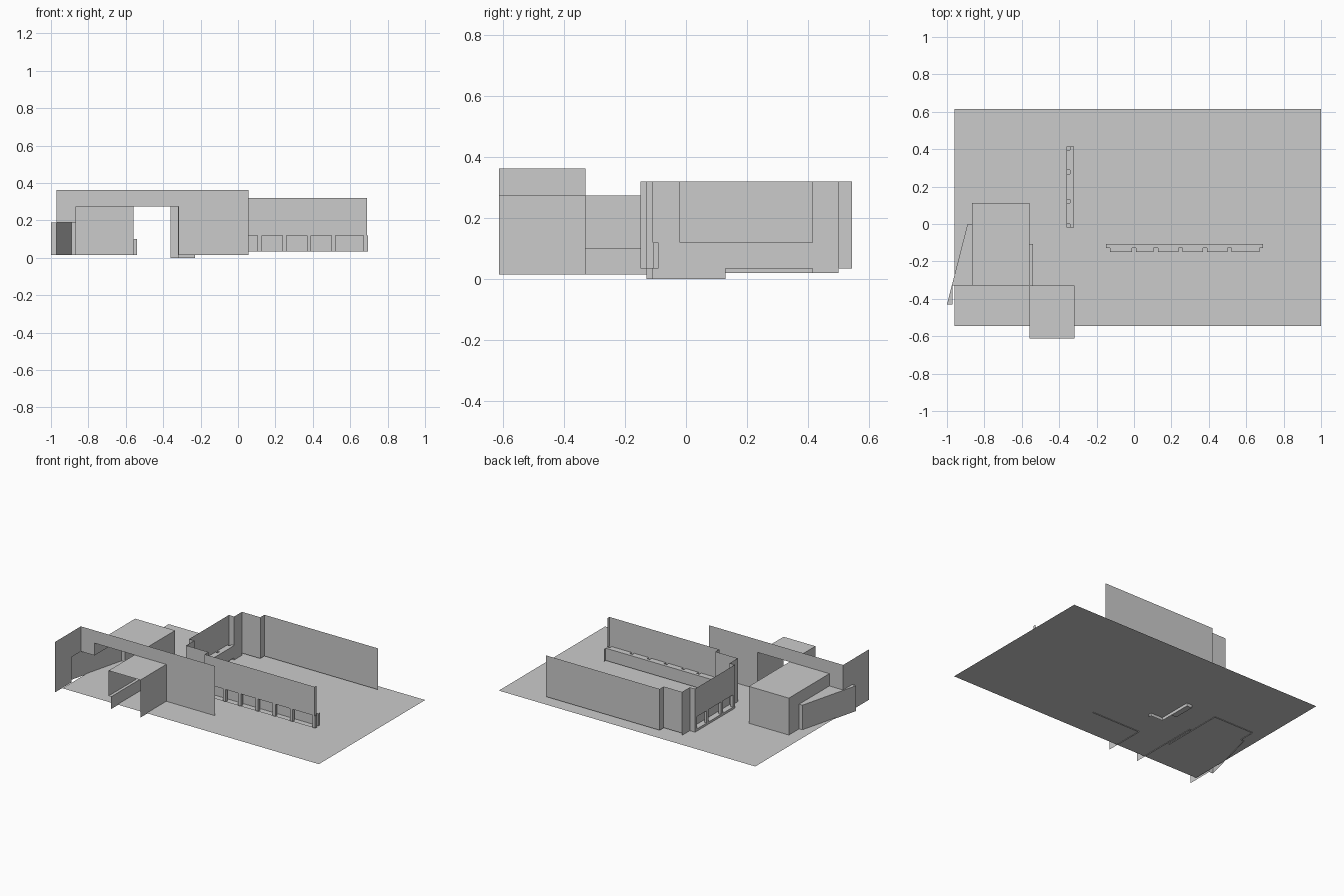
import bpy

if "Cube" in bpy.data.objects:
    bpy.data.objects.remove(bpy.data.objects["Cube"])


def mesh(name, verts, faces):
    m = bpy.data.meshes.new(name)
    m.from_pydata(verts, [], faces)
    m.update()
    ob = bpy.data.objects.new(name, m)
    bpy.context.collection.objects.link(ob)
    return ob


def wall(name, path, z0, z1):
    """Thin vertical sheet following a plan path."""
    n = len(path)
    verts = [(x, y, z0) for x, y in path] + [(x, y, z1) for x, y in path]
    return mesh(name, verts, [(i, i + 1, n + i + 1, n + i) for i in range(n - 1)])


def slab(name, outline, z):
    """Flat horizontal sheet."""
    return mesh(name, [(x, y, z) for x, y in outline], [tuple(range(len(outline)))])


def rect(x0, y0, x1, y1):
    return [(x0, y0), (x1, y0), (x1, y1), (x0, y1)]


def sheet_x(name, y, outline):
    """Vertical sheet in the xz plane."""
    return mesh(name, [(x, y, z) for x, z in outline], [tuple(range(len(outline)))])


def sheet_y(name, x, outline):
    """Vertical sheet in the yz plane."""
    return mesh(name, [(x, y, z) for y, z in outline], [tuple(range(len(outline)))])


BASE, G = 0.015, 0.02
slab("ground", rect(-0.96, -0.545, 1.0, 0.615), G)

# Tall front wall with the stepped entrance opening, and its side wing
sheet_x("front_wall", -0.33, [
    (-0.97, 0.19), (-0.865, 0.19), (-0.865, 0.275), (-0.317, 0.275),
    (-0.317, BASE), (0.055, BASE), (0.055, 0.363), (-0.97, 0.363)])
sheet_y("wing_wall", -0.97, [
    (-0.613, BASE), (-0.43, BASE), (-0.43, 0.19), (-0.33, 0.19),
    (-0.33, 0.363), (-0.613, 0.363)])

# Entrance block behind the wall, open at the front
slab("block_roof", rect(-0.865, -0.33, -0.56, 0.113), 0.275)
wall("block_back", [(-0.865, 0.113), (-0.56, 0.113)], BASE, 0.275)
sheet_y("block_left", -0.865, [
    (-0.33, 0.19), (0.0, 0.19), (0.0, BASE), (0.113, BASE),
    (0.113, 0.275), (-0.33, 0.275)])
wall("block_right", [(-0.56, -0.33), (-0.56, 0.113)], BASE, 0.275)

# Canopy in front, with a low ledge on its left side
slab("canopy_roof", rect(-0.56, -0.613, -0.317, -0.33), 0.275)
wall("canopy_right", [(-0.317, -0.613), (-0.317, -0.33)], BASE, 0.275)
wall("canopy_left", [(-0.56, -0.613), (-0.56, -0.33)], 0.1, 0.275)
slab("ledge_top", rect(-0.56, -0.613, -0.54, -0.107), 0.1)
wall("ledge_side", [(-0.54, -0.613), (-0.54, -0.107), (-0.56, -0.107)], BASE, 0.1)

# Slanted side passage
wall("passage_wall", [(-0.97, -0.43), (-1.0, -0.43), (-0.89, 0.0), (-0.865, 0.0)], BASE, 0.19)
slab("passage_roof", [(-1.0, -0.43), (-0.97, -0.43), (-0.97, -0.33),
                      (-0.865, -0.33), (-0.865, 0.0), (-0.89, 0.0)], 0.19)

# Hall: upper wall runs round three sides
ZB, ZW, ZT = 0.035, 0.12, 0.32
SF, SP, SW = -0.149, -0.129, -0.108     # south: face, pilaster back, window plane
WF, WP, WW = -0.36, -0.342, -0.32       # west: same
XE = 0.69
wall("hall_corner_southwest", [(WF, -0.02), (WW, -0.02), (WW, SW), (-0.15, SW), (-0.15, SF)], ZB, ZT)
wall("hall_south_upper", [(-0.15, SF), (XE, SF), (XE, SP)], ZW, ZT)
wall("hall_west_upper", [(WF, -0.02), (WF, 0.415)], ZW, ZT)
wall("hall_north", [(WF, 0.415), (WW, 0.415), (WW, 0.5), (-0.18, 0.5),
                    (-0.18, 0.545), (XE, 0.545)], ZB, ZT)

# South window band: glazing, soffit, sill and pilasters
wall("south_glazing", [(-0.15, SW), (XE, SW), (XE, -0.09)], ZB, ZW)
edges = [-0.15, -0.012, 0.105, 0.237, 0.368, 0.5, 0.672]
for z, label in ((ZW, "soffit"), (ZB, "sill")):
    slab("south_" + label, rect(-0.15, SP, XE, SW), z)
for i, x in enumerate(edges):
    x1 = x + 0.022
    wall("south_pilaster", [(x, SP), (x, SF), (x1, SF), (x1, SP), (x, SP)], ZB, ZW)
    if i + 1 < len(edges):
        for z in (ZW, ZB):
            slab("south_bay", rect(x1, SF, edges[i + 1], SP), z)

# West window band
wall("west_glazing", [(WW, -0.02), (WW, 0.415)], ZB, ZW)
slab("west_soffit", rect(WP, -0.02, WW, 0.415), ZW)
edges = [-0.02, 0.112, 0.268, 0.395]
for i, y in enumerate(edges):
    y1 = y + 0.02
    wall("west_pilaster", [(WP, y), (WF, y), (WF, y1), (WP, y1), (WP, y)], ZB, ZW)
    if i + 1 < len(edges):
        slab("west_bay", rect(WF, y1, WP, edges[i + 1]), ZW)

# Footing under the west side, deeper at the south end
slab("west_sill", rect(WF, -0.02, WW, 0.415), ZB)
wall("footing_deep", [(-0.23, -0.13), (-0.23, SW), (WW, SW), (WW, -0.02),
                      (WF, -0.02), (WF, 0.13), (WW, 0.13), (WW, -0.02)], 0.0, ZB)
slab("footing_base", rect(WF, -0.02, WW, 0.13), 0.0)
wall("footing_shallow", [(WF, 0.13), (WF, 0.415), (WW, 0.415), (WW, 0.5)], G, ZB)
